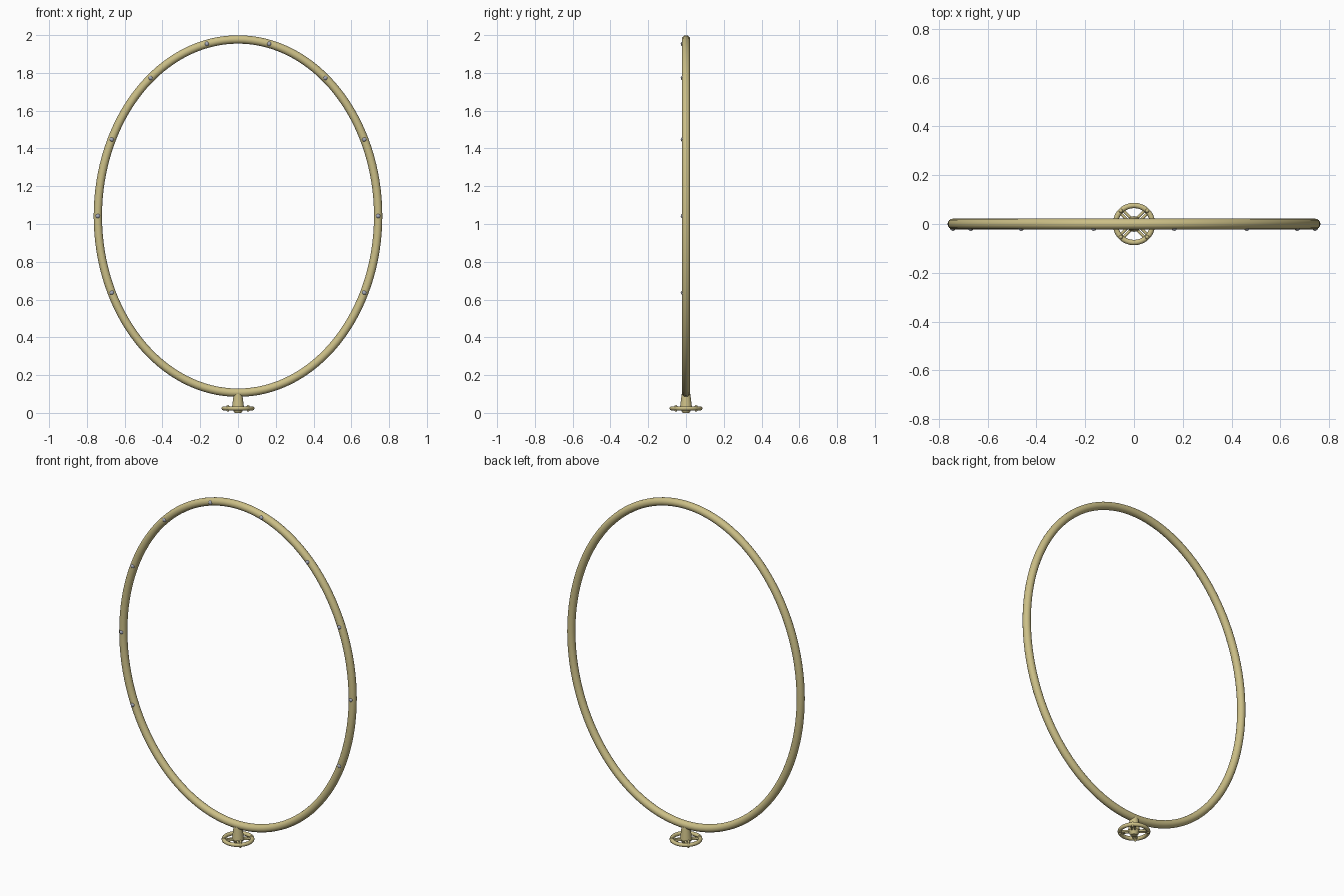
import bpy
import math
from mathutils import Vector

cube = bpy.data.objects.get("Cube")
if cube:
    bpy.data.objects.remove(cube, do_unlink=True)

HALF_W, HALF_H, MID_Z = 0.742, 0.935, 1.042
TUBE = 0.022


def material(name, rgb, metallic=0.0):
    mat = bpy.data.materials.new(name)
    mat.use_nodes = True
    mat.diffuse_color = (*rgb, 1)
    bsdf = mat.node_tree.nodes["Principled BSDF"]
    bsdf.inputs["Base Color"].default_value = (*rgb, 1)
    return mat


brass = material("pale brass", (0.60, 0.52, 0.24))
steel = material("blue grey steel", (0.38, 0.40, 0.48))


def finish(name, mat):
    obj = bpy.context.object
    obj.name = name
    obj.data.materials.append(mat)
    bpy.ops.object.shade_smooth_by_angle(angle=math.radians(40))
    return obj


def rod(name, start, end, radius, mat):
    start, end = Vector(start), Vector(end)
    axis = end - start
    bpy.ops.mesh.primitive_cylinder_add(vertices=16, radius=radius, depth=axis.length,
                                        location=(start + end) / 2)
    bpy.context.object.rotation_euler = axis.to_track_quat("Z", "Y").to_euler()
    return finish(name, mat)


def ball(name, location, radius, mat):
    bpy.ops.mesh.primitive_uv_sphere_add(segments=16, ring_count=10, radius=radius,
                                         location=location)
    return finish(name, mat)


# Oval hoop: an elliptical path with a round section, turned into a mesh
curve = bpy.data.curves.new("hoop", "CURVE")
curve.dimensions = "3D"
curve.bevel_depth = TUBE
curve.bevel_resolution = 6
spline = curve.splines.new("POLY")
steps = 128
spline.points.add(steps - 1)
for i, point in enumerate(spline.points):
    a = math.tau * i / steps
    point.co = (HALF_W * math.cos(a), 0, MID_Z + HALF_H * math.sin(a), 1)
spline.use_cyclic_u = True
hoop = bpy.data.objects.new("hoop", curve)
bpy.context.collection.objects.link(hoop)
bpy.ops.object.select_all(action="DESELECT")
hoop.select_set(True)
bpy.context.view_layer.objects.active = hoop
bpy.ops.object.convert(target="MESH")
finish("hoop", brass)

# Studs along the front, leaving the lowest part of the hoop bare
for k in range(-1, 9):
    a = math.tau * k / 14
    ball(f"stud_{k + 2}", (HALF_W * math.cos(a), -0.016, MID_Z + HALF_H * math.sin(a)),
         0.012, steel)

# Foot ring
bpy.ops.mesh.primitive_torus_add(major_radius=0.076, minor_radius=0.011,
                                 major_segments=48, minor_segments=14, location=(0, 0, 0.024))
finish("foot_ring", brass)

# Paired diagonal spokes with small balls where they meet the ring
for k in range(4):
    a = math.radians(45 + 90 * k)
    out = Vector((math.cos(a), math.sin(a), 0))
    side = Vector((-out.y, out.x, 0)) * 0.008
    height = Vector((0, 0, 0.024))
    for s in (-1, 1):
        rod(f"spoke_{k + 1}_{'a' if s < 0 else 'b'}", height + side * s,
            height + side * s + out * 0.074, 0.006, brass)
    for label, z in (("upper", 0.033), ("lower", 0.015)):
        ball(f"{label}_spoke_ball_{k + 1}", out * 0.076 + Vector((0, 0, z)), 0.008, brass)

# Turned stem between the foot and the hoop, closed at both ends
bpy.ops.mesh.primitive_cone_add(vertices=32, radius1=0.032, radius2=0.023, depth=0.075,
                                location=(0, 0, 0.0625))
finish("stem", brass)
bpy.ops.mesh.primitive_cone_add(vertices=32, radius1=0.018, radius2=0.032, depth=0.026,
                                location=(0, 0, 0.013))
finish("stem_boss", brass)
